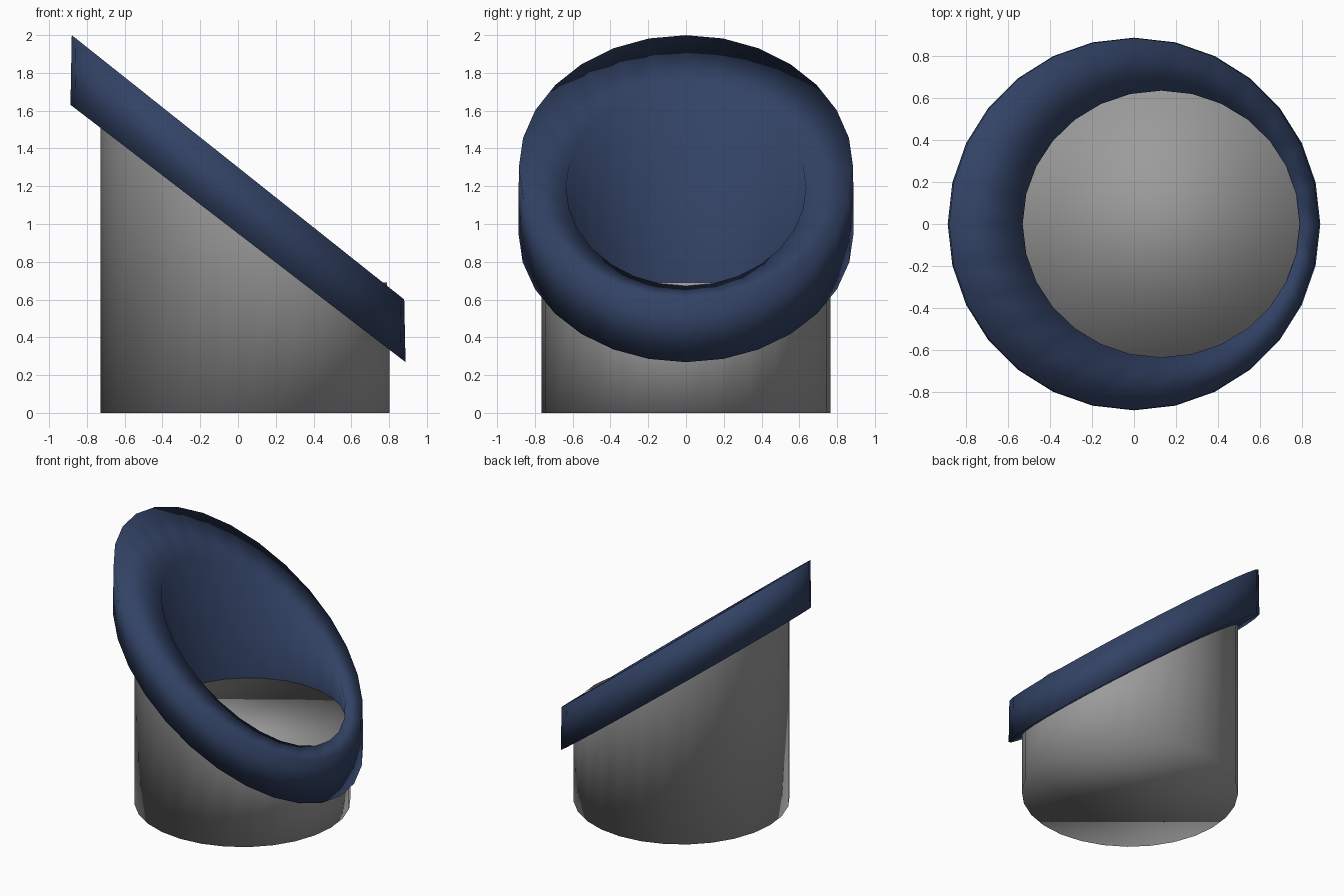
import bpy
import bmesh
from math import cos, sin, tau

SEGMENTS = 28

cube = bpy.data.objects.get("Cube")
if cube:
    bpy.data.objects.remove(cube, do_unlink=True)


def material(name, rgb):
    mat = bpy.data.materials.new(name)
    mat.use_nodes = True
    mat.diffuse_color = (*rgb, 1)
    mat.node_tree.nodes["Principled BSDF"].inputs["Base Color"].default_value = (*rgb, 1)
    return mat


def loft(name, loops, mat, cap_first=False, cap_last=False):
    """Join elliptical loops (centre x, radius x, radius y, height rule) into a smooth shell."""
    bm = bmesh.new()
    rings = []
    for cx, rx, ry, height in loops:
        ring = []
        for i in range(SEGMENTS):
            a = tau * i / SEGMENTS
            x = cx + rx * cos(a)
            ring.append(bm.verts.new((x, ry * sin(a), height(x))))
        rings.append(ring)
    for low, high in zip(rings, rings[1:]):
        for i in range(SEGMENTS):
            j = (i + 1) % SEGMENTS
            bm.faces.new((low[i], low[j], high[j], high[i]))
    if cap_first:
        bm.faces.new(rings[0][::-1])
    if cap_last:
        bm.faces.new(rings[-1])
    for face in bm.faces:
        face.smooth = True
    mesh = bpy.data.meshes.new(name)
    bm.to_mesh(mesh)
    bm.free()
    mesh.materials.append(mat)
    obj = bpy.data.objects.new(name, mesh)
    bpy.context.collection.objects.link(obj)
    return obj


def level(z):
    return lambda x: z


# Slanted planes bounding the rim
def rim_top(x):
    return 1.30 - 0.795 * x


def rim_under(x):
    return 0.95 - 0.768 * x


grey = material("grey", (0.33, 0.33, 0.33))
blue = material("navy blue", (0.032, 0.055, 0.13))

# Round body, cut off at a slant inside the rim
loft("body", [
    (0.038, 0.765, 0.765, level(0)),
    (0.038, 0.765, 0.765, lambda x: rim_under(x) + 0.05),
], grey, cap_first=True)

# Slanted rim with the wall of the well hanging from its inner edge
loft("rim_and_well", [
    (0.038, 0.75, 0.75, rim_under),
    (0, 0.887, 0.887, rim_under),
    (0, 0.88, 0.885, rim_top),
    (0.13, 0.66, 0.635, rim_top),
    (0.13, 0.66, 0.635, level(0.64)),
], blue)

# Floor of the well
loft("well_floor", [
    (0.13, 0.66, 0.635, level(0.65)),
    (0.13, 0.66, 0.635, level(0.69)),
], grey, cap_first=True, cap_last=True)
